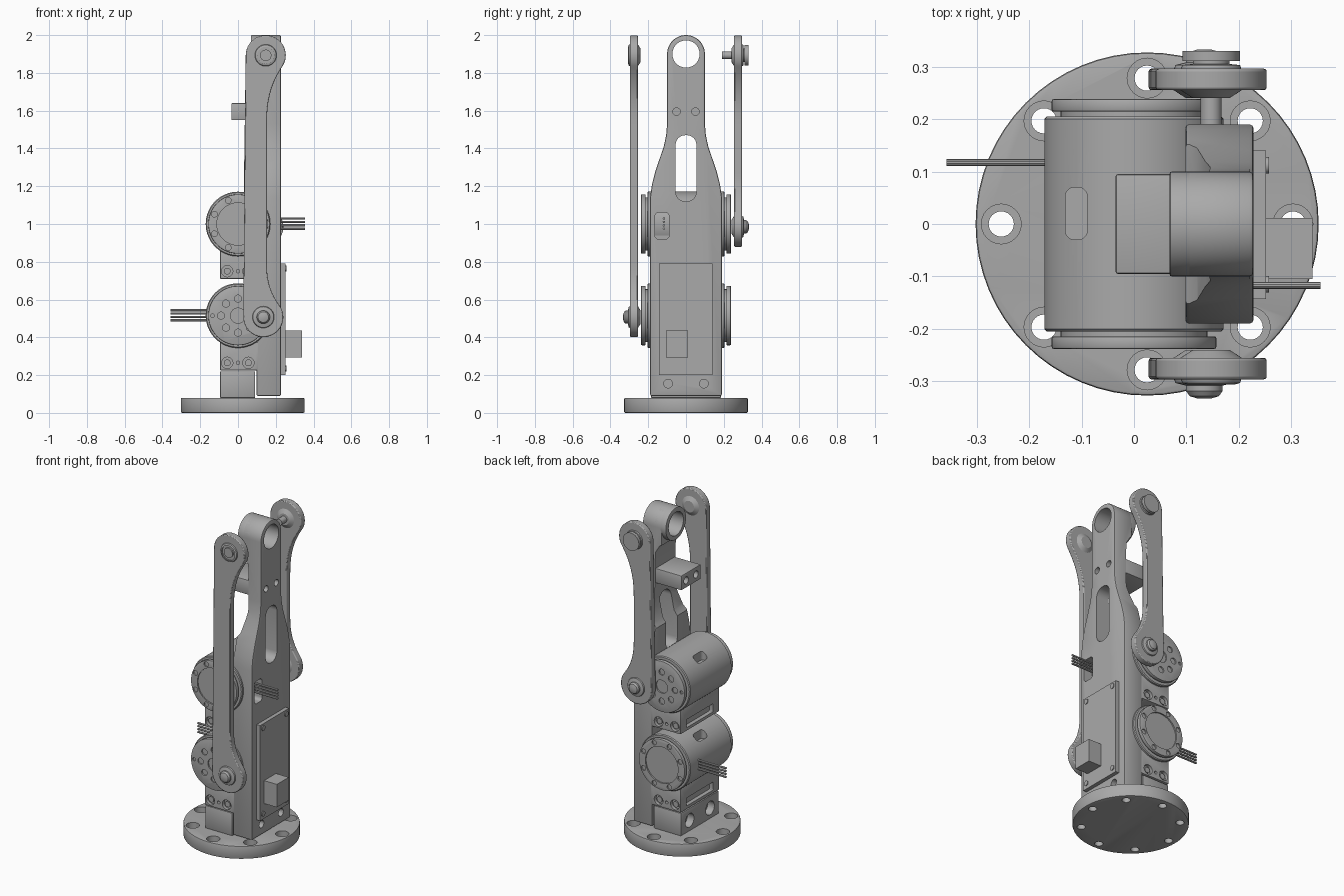
import bpy, bmesh, math
from mathutils import Matrix, Vector

if "Cube" in bpy.data.objects:
    bpy.data.objects.remove(bpy.data.objects["Cube"], do_unlink=True)

GREY = (0.4, 0.4, 0.4, 1)
metal = bpy.data.materials.new("machined grey")
metal.use_nodes = True
metal.diffuse_color = GREY
metal.node_tree.nodes["Principled BSDF"].inputs["Base Color"].default_value = GREY
parts = []

# frames whose third column is the extrusion axis
FRAMES = {
    "x": Matrix(((0, 0, 1), (1, 0, 0), (0, 1, 0))),    # profile in (y, z)
    "y": Matrix(((1, 0, 0), (0, 0, 1), (0, 1, 0))),    # profile in (x, z)
    "z": Matrix.Identity(3),                           # profile in (x, y)
}


def finish(name, bm, bevel=0):
    bmesh.ops.recalc_face_normals(bm, faces=bm.faces)
    mesh = bpy.data.meshes.new(name)
    bm.to_mesh(mesh)
    bm.free()
    ob = bpy.data.objects.new(name, mesh)
    bpy.context.collection.objects.link(ob)
    mesh.materials.append(metal)
    if bevel:
        mod = ob.modifiers.new("edge", "BEVEL")
        mod.width, mod.segments, mod.angle_limit = bevel, 2, math.radians(40)
    parts.append(ob)
    return ob


def prism(name, axis, outline, lo, hi, bevel=0):
    bm = bmesh.new()
    m = FRAMES[axis]
    a = [bm.verts.new(m @ Vector((u, v, lo))) for u, v in outline]
    b = [bm.verts.new(m @ Vector((u, v, hi))) for u, v in outline]
    bm.faces.new(a)
    bm.faces.new(b)
    for i in range(len(a)):
        j = (i + 1) % len(a)
        bm.faces.new((a[i], a[j], b[j], b[i]))
    return finish(name, bm, bevel)


def arc(u, v, r, start=0, end=360, n=32):
    closed = end - start == 360
    angles = [math.radians(start + (end - start) * i / n) for i in range(n + (not closed))]
    return [(u + r * math.cos(t), v + r * math.sin(t)) for t in angles]


def disc(name, axis, u, v, r, lo, hi, n=32, bevel=0):
    return prism(name, axis, arc(u, v, r, n=n), lo, hi, bevel)


def box(name, x, y, z, bevel=0):
    return prism(name, "z", [(x[0], y[0]), (x[1], y[0]), (x[1], y[1]), (x[0], y[1])], *z, bevel)


def slot(name, axis, u, v, w, h, r, lo, hi):
    pts = []
    for k, (su, sv) in enumerate(((1, 1), (-1, 1), (-1, -1), (1, -1))):
        pts += arc(u + su * (w / 2 - r), v + sv * (h / 2 - r), r, 90 * k, 90 * k + 89, 6)
    return prism(name, axis, pts, lo, hi)


def turned(name, x, z, profile, n=40):
    """Solid of revolution about a y axis; profile holds (radius, y)."""
    bm = bmesh.new()
    rings = [[bm.verts.new((u, y, v)) for u, v in arc(x, z, r, n=n)] for r, y in profile]
    for p, q in zip(rings, rings[1:]):
        for i in range(n):
            j = (i + 1) % n
            bm.faces.new((p[i], p[j], q[j], q[i]))
    bm.faces.new(rings[0])
    bm.faces.new(rings[-1])
    return finish(name, bm)


def cut(ob, *cutters):
    for c in cutters:
        mod = ob.modifiers.new("cut", "BOOLEAN")
        mod.operation, mod.object, mod.solver = "DIFFERENCE", c, "EXACT"
    bpy.context.view_layer.update()
    new = bpy.data.meshes.new_from_object(ob.evaluated_get(bpy.context.evaluated_depsgraph_get()))
    ob.modifiers.clear()
    ob.data = new
    for c in cutters:
        parts.remove(c)
        bpy.data.objects.remove(c, do_unlink=True)


# base flange with counterbored holes
base = disc("base_flange", "z", 0.025, 0, 0.327, 0, 0.08, 64, 0.006)
holes = []
for u, v in arc(0.025, 0, 0.278, n=8):
    holes += [disc("c", "z", u, v, 0.038, 0.04, 0.1, 24), disc("c", "z", u, v, 0.024, -0.1, 0.06, 24)]
cut(base, *holes)

# foot block
foot = box("foot_block", (-0.095, 0.09), (-0.185, 0.185), (0.079, 0.22), 0.004)
cut(foot, *[disc("c", "x", s * 0.1, 0.145, 0.042, -0.2, -0.05) for s in (-1, 1)])

# main arm plate with tapered neck and ring eye
side = [(0.19, 0.09), (0.19, 1.14), (0.18, 1.21), (0.162, 1.28), (0.14, 1.345),
        (0.118, 1.41), (0.105, 1.47), (0.1, 1.53)]
outline = side + arc(0, 1.9, 0.1, 0, 180, 24) + [(-y, z) for y, z in reversed(side)]
arm = prism("arm_plate", "x", outline, 0.098, 0.228, 0.008)
cutters = [disc("c", "x", 0, 1.9, 0.072, 0, 0.4, 48),
           slot("c", "x", 0, 1.295, 0.11, 0.35, 0.05, 0, 0.4),
           slot("c", "x", -0.127, 0.99, 0.075, 0.14, 0.02, 0.16, 0.4),
           prism("c", "y", [(0.05, 1.81), (0.11, 1.79), (0.14, 1.74), (0.145, 1.45), (0.12, 1.33), (0.05, 1.24)], -0.3, 0.3)]
for s in (-1, 1):
    cutters += [disc("c", "x", s * 0.05, 1.595, 0.02, 0.19, 0.4, 20),
                disc("c", "x", s * 0.095, 0.155, 0.023, 0.15, 0.4, 20)]
cut(arm, *cutters)
eye = disc("arm_eye", "x", 0, 1.9, 0.1, 0.068, 0.15, 48, 0.004)
cut(eye, disc("c", "x", 0, 1.9, 0.072, 0, 0.4, 48))

# stop block on the inner face of the arm
stop = box("stop_block", (-0.035, 0.16), (-0.095, 0.095), (1.55, 1.64), 0.004)
cut(stop, *[disc("c", "x", s * 0.048, 1.595, 0.022, -0.1, 0.03, 20) for s in (-1, 1)])

# two drive motors with their brackets; plain is the side of the closed cover
for label, zc, plain in (("upper", 1.0, -1), ("lower", 0.515, 1)):
    body = turned(label + "_motor_body", 0, zc,
                  [(0.14, -0.22), (0.14, -0.205), (0.166, -0.205), (0.171, -0.2),
                   (0.171, 0.2), (0.166, 0.205), (0.14, 0.205), (0.14, 0.22)], 64)
    cut(body, slot("c", "z", -0.11, 0.02, 0.042, 0.1, 0.018, zc + 0.09, zc + 0.3))
    for s in (-1, 1):
        ends = sorted((s * 0.214, s * 0.238))
        cover = disc("%s_motor_%s" % (label, "cover" if s == plain else "output"),
                     "y", 0, zc, 0.157, *ends, 64, 0.004)
        face = sorted((s * 0.23, s * 0.3))
        if s == plain:
            cutters = [disc("c", "y", 0, zc, 0.112, *face, 48)]
            cutters += [disc("c", "y", u, v, 0.015, *face, 16) for u, v in arc(0, zc, 0.135, 45 / 2, 382.5, 8)]
        else:
            cutters = [disc("c", "y", u, v, 0.019, *face, 16) for u, v in arc(0, zc, 0.09, n=8)]
            cutters += [disc("c", "y", 0, zc, 0.04, *face, 24), disc("c", "y", -0.135, zc, 0.01, *face, 12)]
        cut(cover, *cutters)
    # bracket under the motor
    top, low = zc - 0.14, zc - 0.29
    bracket = box(label + "_motor_bracket", (-0.095, 0.11), (-0.19, 0.19), (low, top), 0.004)
    cutters = [slot("c", "x", 0, low + 0.045, 0.26, 0.05, 0.005, -0.2, -0.07)]
    for s in (-1, 1):
        ends = sorted((s * 0.17, s * 0.3))
        cutters += [disc("c", "y", x, low + 0.04, r, *ends, 20) for x, r in ((-0.057, 0.03), (0, 0.009), (0.055, 0.03))]
        for x in (-0.057, 0.055):
            disc(label + "_bracket_bolt", "y", x, low + 0.04, 0.018, *sorted((s * 0.16, s * 0.182)), 16)
    cut(bracket, *cutters)
    # ribbon of four wires
    x0, x1 = (0.15, 0.355) if plain < 0 else (-0.357, -0.16)
    for i in range(4):
        disc("%s_wire_%d" % (label, i + 1), "x", -plain * -0.117, zc - 0.025 + i * 0.018, 0.0065, x0, x1, 10)


# side links: straight inner edge, waisted outer edge
def link(name, sign, z_low):
    xt, zt, xb, r, web = 0.147, 1.893, 0.134, 0.106, 0.153
    a = math.radians(38)
    ease = [(i / 8, (i / 8) ** 2 * (3 - i / 4)) for i in range(1, 9)]
    xu, zu = xt + r * math.cos(a), zt - r * math.sin(a)
    xl, zl = xb + r * math.cos(a), z_low + r * math.sin(a)
    pts = arc(xt, zt, r, -38, 180, 28) + arc(xb, z_low, r, 180, 398, 28)
    pts += [(xl + (web - xl) * (1 - (1 - t) ** 2.5), zl + 0.22 * t) for t, e in ease]
    pts += [(xu + (web - xu) * (1 - (1 - t) ** 2.5), zu - 0.3 * t) for t, e in reversed(ease)]
    prism(name, "y", pts, *sorted((sign * 0.255, sign * 0.296)), 0.005)
    # pivot bushes and caps
    def boss(part, x, z, profile):
        turned(name + part, x, z, [(rad, sign * y) for rad, y in profile])
    bush = [(0.035, 0.24), (0.06, 0.256), (0.06, 0.29), (0.055, 0.303)]
    boss("_lower_pivot", xb, z_low, bush + [(0.035, 0.308), (0.035, 0.318), (0.028, 0.328), (0.012, 0.333)])
    if sign < 0:
        boss("_upper_pivot", xt, zt, bush + [(0.045, 0.306), (0.045, 0.298), (0.03, 0.298), (0.03, 0.306)])
    else:
        boss("_upper_pivot", xt, zt, [(0.02, 0.19), (0.02, 0.24)] + bush +
             [(0.035, 0.305), (0.035, 0.311), (0.055, 0.311), (0.055, 0.33)])


link("front_link", -1, 0.507)
link("back_link", 1, 0.985)

# circuit board, screws and connector
box("circuit_board", (0.22, 0.252), (-0.143, 0.14), (0.2, 0.79))
for y in (-0.115, 0.112):
    for z in (0.235, 0.765):
        disc("board_screw", "x", y, z, 0.016, 0.25, 0.257, 16)
box("connector", (0.25, 0.34), (-0.105, 0.011), (0.293, 0.435))

# shading
bpy.ops.object.select_all(action="DESELECT")
bpy.context.view_layer.update()
for ob in parts:
    ob.select_set(True)
bpy.context.view_layer.objects.active = parts[0]
bpy.ops.object.shade_smooth_by_angle(angle=math.radians(32))
